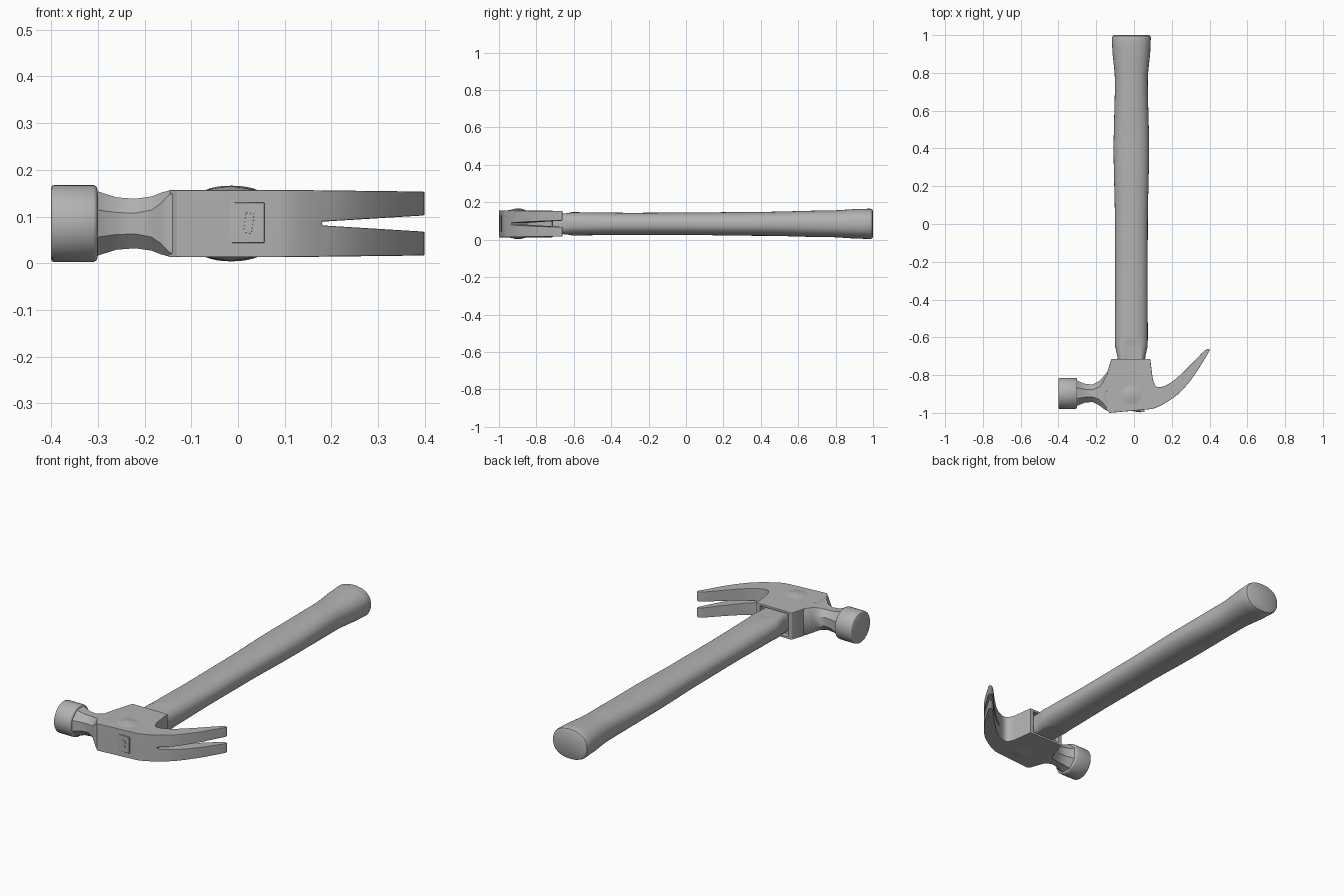
import bpy
import bmesh
import math
from mathutils import Vector

cube = bpy.data.objects.get("Cube")
if cube:
    bpy.data.objects.remove(cube, do_unlink=True)

MID = 0.085       # height of the hammer's centre plane
HANDLE_X = -0.014

grey = bpy.data.materials.new("plain grey")
grey.use_nodes = True
colour = (0.45, 0.45, 0.45, 1)
grey.diffuse_color = colour
grey.node_tree.nodes["Principled BSDF"].inputs["Base Color"].default_value = colour


def loft(name, rings):
    """Skin a list of equal point rings and cap both ends."""
    bm = bmesh.new()
    loops = [[bm.verts.new(p) for p in ring] for ring in rings]
    n = len(loops[0])
    for a, b in zip(loops, loops[1:]):
        for i in range(n):
            j = (i + 1) % n
            bm.faces.new((a[i], a[j], b[j], b[i]))
    bm.faces.new(loops[0][::-1])
    bm.faces.new(loops[-1])
    bmesh.ops.recalc_face_normals(bm, faces=bm.faces)
    mesh = bpy.data.meshes.new(name)
    bm.to_mesh(mesh)
    bm.free()
    mesh.materials.append(grey)
    obj = bpy.data.objects.new(name, mesh)
    bpy.context.collection.objects.link(obj)
    return obj


def activate(obj):
    bpy.ops.object.select_all(action='DESELECT')
    obj.select_set(True)
    bpy.context.view_layer.objects.active = obj


def finish(obj, bevel=0, angle=35):
    activate(obj)
    if bevel:
        mod = obj.modifiers.new("bevel", 'BEVEL')
        mod.width, mod.segments, mod.angle_limit = bevel, 2, math.radians(35)
        bpy.ops.object.modifier_apply(modifier=mod.name)
    bpy.ops.object.shade_smooth_by_angle(angle=math.radians(angle))
    if bevel:
        mod = obj.modifiers.new("weighted normals", 'WEIGHTED_NORMAL')
        mod.keep_sharp = True


def smooth_path(points, steps=4):
    """Catmull-Rom curve through the points."""
    p = [Vector(q) for q in points]
    p = [p[0] * 2 - p[1]] + p + [p[-1] * 2 - p[-2]]
    out = []
    for a, b, c, d in zip(p, p[1:], p[2:], p[3:]):
        for k in range(steps):
            t = k / steps
            out.append(0.5 * (2 * b + (c - a) * t + (2 * a - 5 * b + 4 * c - d) * t ** 2
                              + (3 * b - a - 3 * c + d) * t ** 3))
    return out + [p[-2]]


def at(keys, t):
    """Smoothly interpolated values from (position, values...) keys."""
    for a, b in zip(keys, keys[1:]):
        if t <= b[0]:
            f = (t - a[0]) / (b[0] - a[0])
            f = f * f * (3 - 2 * f)
            return [u + (v - u) * f for u, v in zip(a[1:], b[1:])]
    return keys[-1][1:]


# Head body and claw: one side outline, slightly tapered towards the claw tips
outer = smooth_path([(0.06, -0.983), (0.11, -0.975), (0.17, -0.945), (0.245, -0.89),
                     (0.32, -0.8), (0.398, -0.675)])
inner = smooth_path([(0.392, -0.66), (0.365, -0.678), (0.295, -0.75), (0.215, -0.825),
                     (0.155, -0.86), (0.118, -0.86), (0.1, -0.825)])
outline = [(-0.12, -0.715), (-0.142, -0.785), (-0.148, -0.98), (-0.13, -1.0)]
outline += [tuple(p) for p in outer] + [(0.4, -0.663)] + [tuple(p) for p in inner]
outline += [(0.086, -0.715)]


def body_ring(side):
    return [(x, y, MID + side * (0.072 - 0.012 * max(0, x - 0.1))) for x, y in outline]


head = loft("head_and_claw", [body_ring(-1), body_ring(1)])

# Nail slot and shallow eye socket cut from the head
slot = [(0.18, -0.004), (0.18, 0.004), (0.45, 0.0205), (0.45, -0.0205)]
slot_cutter = loft("slot_cutter", [[(x, y, MID + z) for x, z in slot] for y in (-1.1, -0.5)])
socket = [(-0.1, -0.06), (-0.1, 0.06), (0.065, 0.06), (0.065, -0.06)]
socket_cutter = loft("socket_cutter", [[(x, y, MID + z) for x, z in socket] for y in (-0.74, -0.6)])
for cutter in (slot_cutter, socket_cutter):
    cutter.hide_render = True
    activate(head)
    mod = head.modifiers.new("cut", 'BOOLEAN')
    mod.operation, mod.solver, mod.object = 'DIFFERENCE', 'EXACT', cutter
    bpy.ops.object.modifier_apply(modifier=mod.name)
    bpy.data.objects.remove(cutter, do_unlink=True)
finish(head, bevel=0.005)

# Octagonal neck flaring into the body: x, low y, high y, half height, corner
neck_keys = [(-0.31, -0.968, -0.822, 0.073, 0.45), (-0.295, -0.96, -0.832, 0.067, 0.42),
             (-0.26, -0.946, -0.846, 0.056, 0.42), (-0.22, -0.942, -0.85, 0.053, 0.42),
             (-0.185, -0.96, -0.832, 0.058, 0.5), (-0.165, -0.975, -0.812, 0.066, 0.65),
             (-0.146, -0.988, -0.788, 0.071, 0.88), (-0.12, -0.99, -0.77, 0.071, 0.92)]
neck = []
for x, lo, hi, h, c in neck_keys:
    m, w = (lo + hi) / 2, (hi - lo) / 2
    corners = [(1, -c), (1, c), (c, 1), (-c, 1), (-1, c), (-1, -c), (-c, -1), (c, -1)]
    neck.append([(x, m + w * u, MID + h * v) for u, v in corners])
finish(loft("poll_neck", neck))

# Round striking poll
poll = []
for x, r in [(-0.4, 0.077), (-0.398, 0.081), (-0.393, 0.0825), (-0.31, 0.0825),
             (-0.304, 0.08), (-0.301, 0.074)]:
    poll.append([(x, -0.897 + r * math.cos(a), MID + r * math.sin(a))
                 for a in (math.tau * k / 40 for k in range(40))])
finish(loft("striking_poll", poll), angle=50)

# Low swelling on each cheek of the head
for label, side in (("upper", 1), ("lower", -1)):
    rings = []
    for s, h in [(1, 0.071), (0.55, 0.0755), (0.1, 0.0797)]:
        rings.append([(-0.016 + 0.06 * s * math.cos(a), -0.905 + 0.055 * s * math.sin(a),
                       MID + side * h) for a in (math.tau * k / 24 for k in range(24))])
    finish(loft(label + "_cheek", rings))

# Handle: swelling oval grip, pared flat where it enters the head
# keys: y, half width, half height, flat limit, squareness
handle_keys = [(-0.74, 0.073, 0.062, 0.054, 3.2), (-0.715, 0.073, 0.062, 0.054, 3.2),
               (-0.64, 0.086, 0.063, 0.056, 2.6), (-0.61, 0.087, 0.062, 0.07, 2.4),
               (-0.3, 0.086, 0.059, 0.07, 2.3), (0.0, 0.087, 0.06, 0.07, 2.3),
               (0.4, 0.094, 0.064, 0.08, 2.3), (0.76, 0.087, 0.071, 0.09, 2.3),
               (0.95, 0.102, 0.08, 0.09, 2.3), (0.985, 0.103, 0.081, 0.09, 2.3),
               (0.995, 0.1, 0.078, 0.09, 2.3), (1.0, 0.092, 0.07, 0.09, 2.3)]
stations = sorted({k[0] for k in handle_keys} | {round(-0.7 + 0.05 * i, 2) for i in range(34)})
handle = []
for y in stations:
    w, h, flat, power = at(handle_keys, y)
    ring = []
    for k in range(48):
        c, s = math.cos(math.tau * k / 48), math.sin(math.tau * k / 48)
        u = math.copysign(abs(c) ** (2 / power), c) * w
        v = math.copysign(abs(s) ** (2 / power), s) * h
        ring.append((HANDLE_X + u, y, MID + max(-flat, min(flat, v))))
    handle.append(ring)
finish(loft("handle", handle), angle=40)


def plate(name, cx, cz, w, h, tilt, proud, bevel):
    """Thin plate lying on the sloping front of the head."""
    rings = []
    for depth in (0.006, -proud):
        ring = []
        for u, v in [(-1, -1), (1, -1), (1, 1), (-1, 1)]:
            x = cx + u * w * math.cos(tilt) - v * h * math.sin(tilt)
            z = cz + u * w * math.sin(tilt) + v * h * math.cos(tilt)
            ring.append((x, -0.9886 - 0.0895 * (x + 0.0) + depth, z))
        rings.append(ring)
    finish(loft(name, rings), bevel=bevel)


# Handle end showing through the eye, with two wedges
plate("handle_end", -0.0175, 0.0865, 0.0745, 0.0435, 0, 0.003, 0.003)
plate("left_wedge", 0.023, 0.086, 0.009, 0.0215, -0.14, 0.0055, 0.001)
plate("right_wedge", -0.0555, 0.077, 0.009, 0.0215, 0.09, 0.0055, 0.001)
